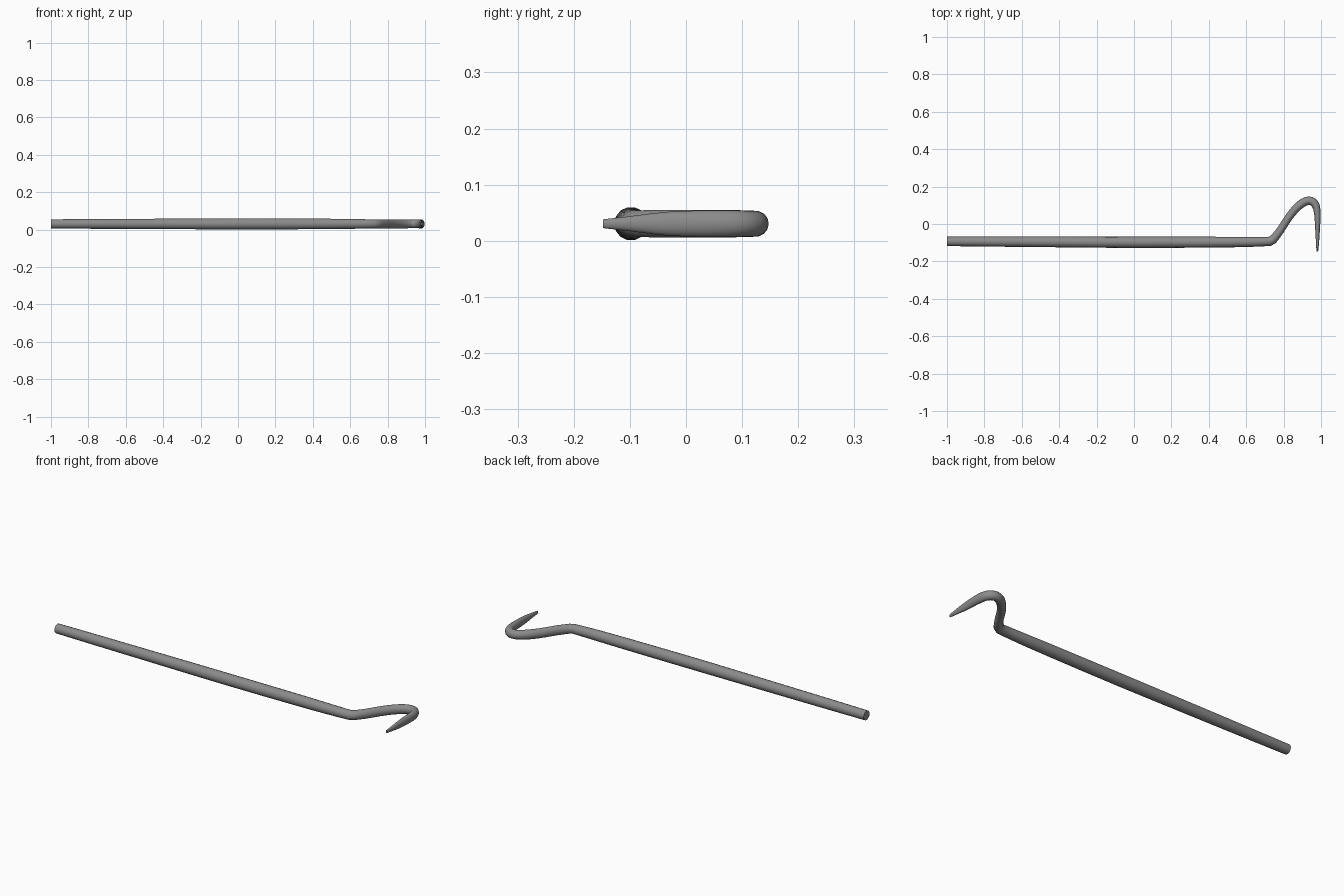
import bpy, bmesh, math
from mathutils import Vector

if "Cube" in bpy.data.objects:
    bpy.data.objects.remove(bpy.data.objects["Cube"])

SIDES = 14
Z = 0.0305

# Rows: x, y, half-width in plane, half-height
shaft = [(-1.0, -.093, .025, .025), (-.8, -.094, .0265, .0265), (-.4, -.096, .0285, .0285),
         (0, -.098, .03, .03), (.4, -.097, .029, .029), (.6, -.096, .027, .027),
         (.725, -.093, .025, .0245)]
hook = [(.744, -.083, .0235, .0245), (.783, -.033, .021, .025), (.832, .042, .021, .025),
        (.885, .101, .0225, .0245), (.933, .125, .0225, .023), (.967, .107, .0215, .0235),
        (.980, .059, .0175, .0245), (.9815, -.03, .0125, .022), (.981, -.105, .008, .013),
        (.980, -.148, .0045, .008)]


def smooth_rows(rows, steps):
    """Catmull-Rom interpolation of the rows."""
    out = []
    for i in range(len(rows) - 1):
        p1, p2 = Vector(rows[i]), Vector(rows[i + 1])
        p0 = Vector(rows[i - 1]) if i else p1 * 2 - p2
        p3 = Vector(rows[i + 2]) if i + 2 < len(rows) else p2 * 2 - p1
        for s in range(steps):
            t = s / steps
            out.append(.5 * (2 * p1 + (p2 - p0) * t + (2 * p0 - 5 * p1 + 4 * p2 - p3) * t * t
                             + (3 * p1 - p0 - 3 * p2 + p3) * t ** 3))
    return out + [Vector(rows[-1])]


def sweep(name, rows):
    """Elliptical tube lofted along a path in the xy plane, capped at both ends."""
    bm = bmesh.new()
    rings = []
    for i, r in enumerate(rows):
        a = rows[max(i - 1, 0)]
        b = rows[min(i + 1, len(rows) - 1)]
        d_in = Vector((r[0] - a[0], r[1] - a[1])).normalized()
        d_out = Vector((b[0] - r[0], b[1] - r[1])).normalized()
        d = (d_in + d_out).normalized()
        side = Vector((-d.y, d.x, 0))
        ring = []
        for k in range(SIDES):
            ang = 2 * math.pi * k / SIDES
            ring.append(bm.verts.new(Vector((r[0], r[1], Z)) + side * math.cos(ang) * r[2]
                                     + Vector((0, 0, math.sin(ang) * r[3]))))
        rings.append(ring)
    for r0, r1 in zip(rings, rings[1:]):
        for k in range(SIDES):
            n = (k + 1) % SIDES
            bm.faces.new((r0[k], r0[n], r1[n], r1[k]))
    bm.faces.new(rings[0])
    bm.faces.new(rings[-1])
    bmesh.ops.recalc_face_normals(bm, faces=bm.faces)
    mesh = bpy.data.meshes.new(name)
    bm.to_mesh(mesh)
    bm.free()
    obj = bpy.data.objects.new(name, mesh)
    bpy.context.collection.objects.link(obj)
    bpy.context.view_layer.objects.active = obj
    obj.select_set(True)
    bpy.ops.object.shade_smooth_by_angle(angle=math.radians(40))
    obj.select_set(False)
    return obj


# Straight shaft running through the elbow into the tapering hook
rod = sweep("hooked_rod", smooth_rows(shaft, 2) + smooth_rows(hook, 3))

# Dark iron
iron = bpy.data.materials.new("dark_iron")
iron.diffuse_color = (.26, .26, .26, 1)
iron.use_nodes = True
iron.node_tree.nodes["Principled BSDF"].inputs["Base Color"].default_value = iron.diffuse_color
rod.data.materials.append(iron)
